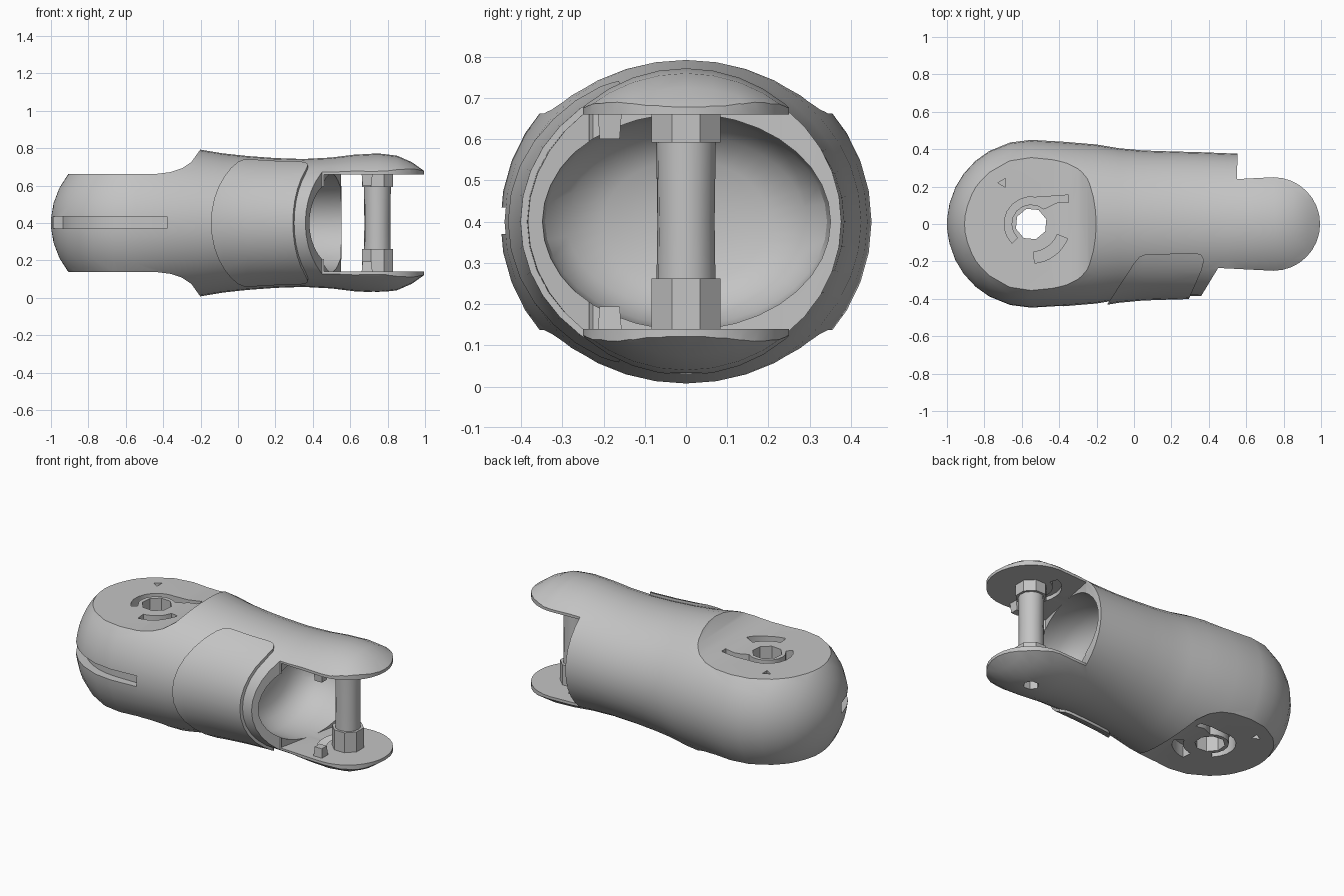
import bpy, bmesh
from math import sin, cos, pi, sqrt, radians
from mathutils import Vector

old = bpy.data.objects.get("Cube")
if old:
    bpy.data.objects.remove(old, do_unlink=True)

MID = 0.4       # height of the centre line
HEAD_X = -0.55  # axis of the rounded head
PIN_X = 0.745   # axis of the fork pin

grey = bpy.data.materials.new("plain grey")
grey.diffuse_color = (0.55, 0.55, 0.55, 1)
grey.use_nodes = True
grey.node_tree.nodes["Principled BSDF"].inputs["Base Color"].default_value = (0.55, 0.55, 0.55, 1)
grey.node_tree.nodes["Principled BSDF"].inputs["Roughness"].default_value = 0.7


def skin(name, rings):
    """Closed solid through rings of equal point count."""
    bm = bmesh.new()
    rows = [[bm.verts.new(p) for p in ring] for ring in rings]
    for a, b in zip(rows, rows[1:]):
        for i in range(len(a)):
            j = (i + 1) % len(a)
            bm.faces.new((a[i], a[j], b[j], b[i]))
    bm.faces.new(rows[0])
    bm.faces.new(rows[-1])
    bmesh.ops.recalc_face_normals(bm, faces=bm.faces)
    mesh = bpy.data.meshes.new(name)
    bm.to_mesh(mesh)
    bm.free()
    mesh.materials.append(grey)
    ob = bpy.data.objects.new(name, mesh)
    bpy.context.collection.objects.link(ob)
    return ob


def loft(name, rows, grow=0.0, sides=36):
    """Elliptical sections (x, half width, half height) along x."""
    turn = [2 * pi * i / sides for i in range(sides)]
    return skin(name, [[(x, (w + grow) * cos(a), MID + (h + grow) * sin(a)) for a in turn]
                       for x, w, h in rows])


def prism(name, plan, low, high):
    return skin(name, [[(x, y, z) for x, y in plan] for z in (low, high)])


def disc(cx, cy, r, sides, start=0.0):
    return [(cx + r * cos(start + 2 * pi * i / sides), cy + r * sin(start + 2 * pi * i / sides))
            for i in range(sides)]


def arc(cx, cy, r, a, b, steps=8):
    return [(cx + r * cos(radians(a + (b - a) * i / steps)),
             cy + r * sin(radians(a + (b - a) * i / steps))) for i in range(steps + 1)]


def band(cx, cy, r1, r2, a, b):
    return arc(cx, cy, r1, a, b) + arc(cx, cy, r2, b, a)


def carve(ob, cutter, mode="DIFFERENCE"):
    mod = ob.modifiers.new("cut", "BOOLEAN")
    mod.operation = mode
    mod.solver = "EXACT"
    mod.object = cutter
    bpy.ops.object.select_all(action="DESELECT")
    bpy.context.view_layer.objects.active = ob
    ob.select_set(True)
    bpy.ops.object.modifier_apply(modifier=mod.name)
    bpy.data.objects.remove(cutter, do_unlink=True)


def finish(ob, angle=30):
    bpy.ops.object.select_all(action="DESELECT")
    bpy.context.view_layer.objects.active = ob
    ob.select_set(True)
    bpy.ops.object.shade_smooth_by_angle(angle=radians(angle))


# Body: ellipsoid head running into a waisted shank
tip = [0.998, 0.97, 0.9, 0.8, 0.66, 0.5, 0.25]
shape = [(HEAD_X - 0.45 * t, 0.45 * sqrt(1 - t * t), 0.43 * sqrt(1 - t * t)) for t in tip]
shank = [(-0.55, 0.45, 0.43), (-0.38, 0.44, 0.41), (-0.2, 0.425, 0.392), (-0.08, 0.405, 0.372),
         (0.05, 0.393, 0.358), (0.2, 0.388, 0.347), (0.35, 0.384, 0.342), (0.5, 0.378, 0.35),
         (0.62, 0.375, 0.365), (0.75, 0.375, 0.372), (0.85, 0.375, 0.36), (0.93, 0.375, 0.325),
         (1.0, 0.375, 0.275)]
shape += shank
body = loft("body_shell", shape)

# Plan outline: shank ends and rounded fork
outline = [(-1.2, -0.6), (0.24, -0.6), (0.35, -0.4), (0.45, -0.235)]
outline += arc(PIN_X, 0, 0.25, -90, 90, 16) + [(0.55, 0.24), (0.56, 0.6), (-1.2, 0.6)]
carve(body, prism("outline", outline, -0.3, 1.2), "INTERSECT")

# Gap between the fork plates and the hollow socket behind it
gap = [(0.5, -0.3), (0.452, -0.225), (0.5, 0), (0.545, 0.23), (0.58, 0.3), (1.3, 0.3), (1.3, -0.3)]
carve(body, prism("gap", gap, 0.14, 0.66))
socket = [(0.2, 0.05, 0.04), (0.21, 0.2, 0.15), (0.25, 0.29, 0.21), (0.32, 0.342, 0.25),
          (0.42, 0.352, 0.262), (0.6, 0.35, 0.262)]
carve(body, loft("socket", socket))
carve(body, loft("cable_hole", [(0.1, 0.04, 0.03), (0.3, 0.04, 0.03)], sides=6))

# Flat seats above and below the head, mirrored about the centre line
seat = [(-1.2, 0.262), (-0.44, 0.262), (-0.36, 0.272), (-0.3, 0.292), (-0.25, 0.325),
        (-0.2, 0.395), (-0.2, 0.7), (-1.2, 0.7)]
for side in (1, -1):
    carve(body, skin("seat", [[(x, y, MID + side * z) for x, z in seat] for y in (-0.7, 0.7)]))

# Pin bore, curved latch recesses and small notch in each seat
carve(body, prism("bore", disc(HEAD_X, 0, 0.085, 8, 0.3), -0.2, 1.0))
ring = arc(HEAD_X, 0, 0.105, 50, 225) + arc(HEAD_X, 0, 0.145, 225, 80)
ring += [(-0.35, 0.155), (-0.35, 0.115), (-0.41, 0.115)]
latch = band(HEAD_X, 0, 0.15, 0.21, 275, 338)
notch = disc(-0.7, 0.22, 0.028, 3, pi)
for side in (1, -1):
    for plan, depth in ((ring, 0.1), (latch, 0.08), (notch, 0.06)):
        carve(body, prism("recess", plan, MID + side * (0.262 - depth), MID + side * 0.4))

# Slot round the front of the head
slot = arc(HEAD_X, 0, 0.395, 192, 270) + [(-0.38, -0.395), (-0.38, -0.6)]
slot += arc(HEAD_X, 0, 0.6, 270, 192)
carve(body, prism("slot", slot, 0.37, 0.435))

# Curved recesses inside the fork plates, and the pin hole underneath
for low, high in ((0.115, 0.2), (0.6, 0.685)):
    carve(body, prism("plate_recess", band(PIN_X, 0, 0.12, 0.17, 110, 215), low, high))
carve(body, prism("pin_hole", disc(PIN_X, 0, 0.045, 6), -0.1, 0.1))
finish(body)

# Raised cover plate wrapped round the front of the shank
cover = loft("front_cover", shank, grow=0.016)
plan = [(-0.19, -0.55), (-0.15, -0.44), (0.0, -0.21), (0.03, -0.175), (0.06, -0.163), (0.33, -0.155),
        (0.36, -0.165), (0.375, -0.195), (0.36, -0.25), (0.285, -0.42), (0.25, -0.55)]
carve(cover, prism("cover_plan", plan, -0.3, 1.2), "INTERSECT")
carve(cover, loft("cover_inside", [(-0.4, 0.44, 0.41)] + shank[2:], grow=-0.008))
finish(cover)


# Fork pin with a collar at each end
def post(name, sides, rows, x=PIN_X, y=0.0, start=pi / 8):
    ob = skin(name, [[(px, py, z) for px, py in disc(x, y, r, sides, start)] for z, r in rows])
    finish(ob)


post("fork_pin", 12, [(0.13, 0.074), (0.4, 0.07), (0.67, 0.074)])
post("lower_collar", 8, [(0.13, 0.09), (0.262, 0.09)])
post("upper_collar", 8, [(0.592, 0.09), (0.67, 0.09)])

# Small stop pegs on the plates
post("lower_peg", 4, [(0.13, 0.042), (0.195, 0.034)], 0.69, -0.185, pi / 4)
post("upper_peg", 4, [(0.6, 0.034), (0.67, 0.042)], 0.69, -0.185, pi / 4)
